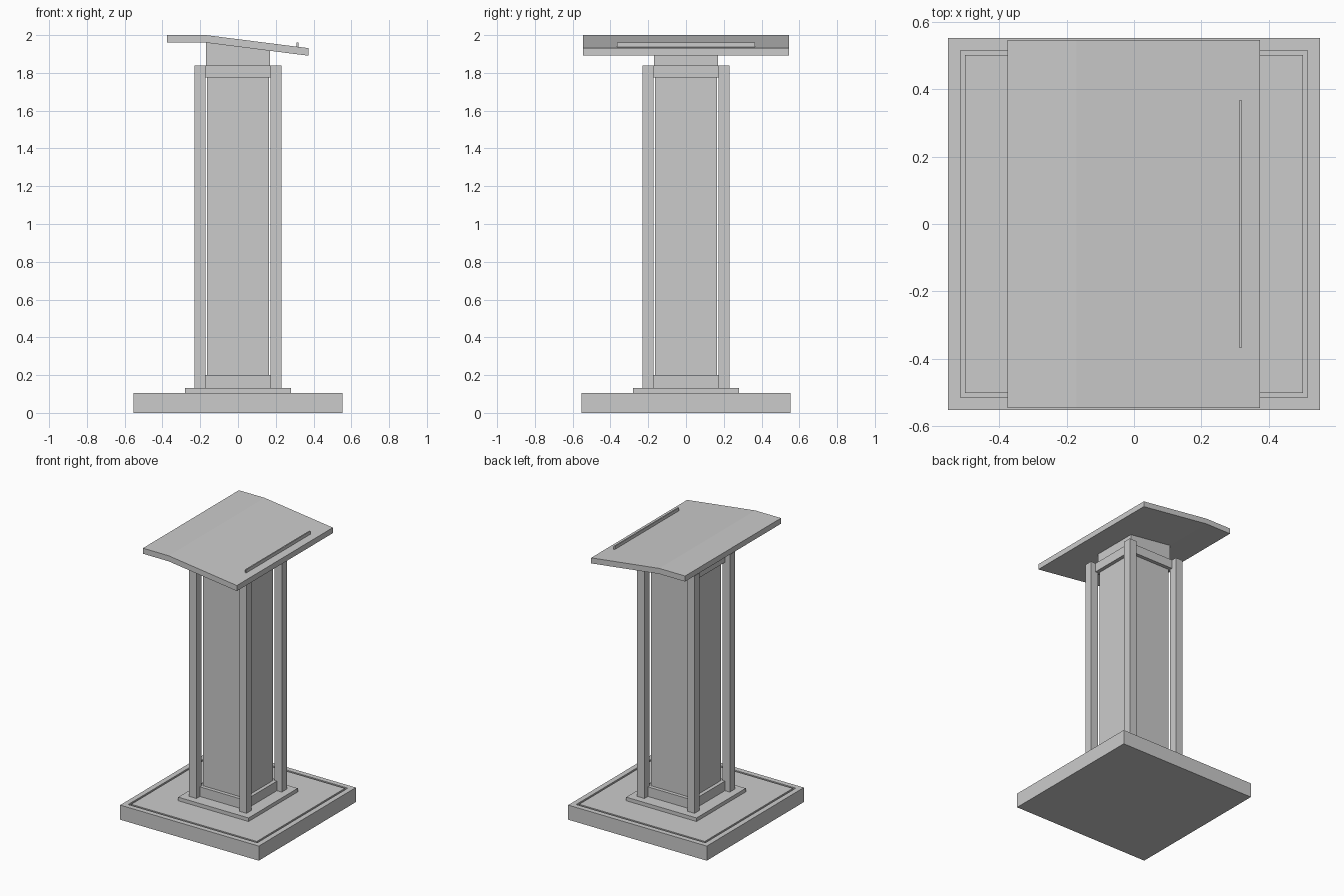
import bpy, bmesh
from mathutils import Vector

if "Cube" in bpy.data.objects:
    bpy.data.objects.remove(bpy.data.objects["Cube"])


def finish(bm, name):
    bmesh.ops.recalc_face_normals(bm, faces=bm.faces)
    mesh = bpy.data.meshes.new(name)
    bm.to_mesh(mesh)
    bm.free()
    ob = bpy.data.objects.new(name, mesh)
    bpy.context.collection.objects.link(ob)
    return ob


def box_bm(x0, x1, y0, y1, z0, z1):
    bm = bmesh.new()
    bmesh.ops.create_cube(bm, size=1)
    for v in bm.verts:
        v.co = Vector((x1 if v.co.x > 0 else x0,
                       y1 if v.co.y > 0 else y0,
                       z1 if v.co.z > 0 else z0))
    return bm


def box(name, *bounds):
    return finish(box_bm(*bounds), name)


def square(name, half, z0, z1):
    return box(name, -half, half, -half, half, z0, z1)


def prism(name, profile, half_y):
    """Extrude an x-z profile symmetrically along y."""
    bm = bmesh.new()
    face = bm.faces.new([bm.verts.new((x, -half_y, z)) for x, z in profile])
    ext = bmesh.ops.extrude_face_region(bm, geom=[face])["geom"]
    verts = [g for g in ext if isinstance(g, bmesh.types.BMVert)]
    bmesh.ops.translate(bm, verts=verts, vec=(0, 2 * half_y, 0))
    return finish(bm, name)


# Base slab with a square groove in its top
bm = box_bm(-0.552, 0.552, -0.552, 0.552, 0, 0.105)
top = max(bm.faces, key=lambda f: f.calc_center_median().z)
bmesh.ops.inset_region(bm, faces=[top], thickness=0.053)
ring = bmesh.ops.inset_region(bm, faces=[top], thickness=0.02)["faces"]
ext = bmesh.ops.extrude_face_region(bm, geom=ring)["geom"]
bmesh.ops.translate(bm, verts=[g for g in ext if isinstance(g, bmesh.types.BMVert)],
                    vec=(0, 0, -0.01))
bmesh.ops.delete(bm, geom=[f for f in ring if f.is_valid], context='FACES_ONLY')
finish(bm, "base")

# Plinth, column core and the rails framing its panels
square("plinth", 0.28, 0.105, 0.131)
square("column_panels", 0.164, 0.131, 1.84)
square("lower_rail", 0.19, 0.131, 0.2)
square("upper_rail", 0.19, 1.775, 1.84)

# Four corner posts
for sx in (-1, 1):
    for sy in (-1, 1):
        xs = sorted((sx * 0.171, sx * 0.229))
        ys = sorted((sy * 0.171, sy * 0.229))
        box("corner_post", *xs, *ys, 0.131, 1.84)

# Neck with a sloping top that meets the desk
prism("neck", [(-0.17, 1.84), (0.17, 1.84), (0.17, 1.92), (-0.17, 1.963)], 0.17)

# Reading desk: short flat back, sloping front
prism("reading_desk", [(-0.375, 1.96), (-0.17, 1.96), (0.373, 1.891),
                       (0.373, 1.931), (-0.17, 2.0), (-0.375, 2.0)], 0.546)

# Book stop along the low edge
box("book_stop", 0.311, 0.32, -0.366, 0.366, 1.925, 1.961)
